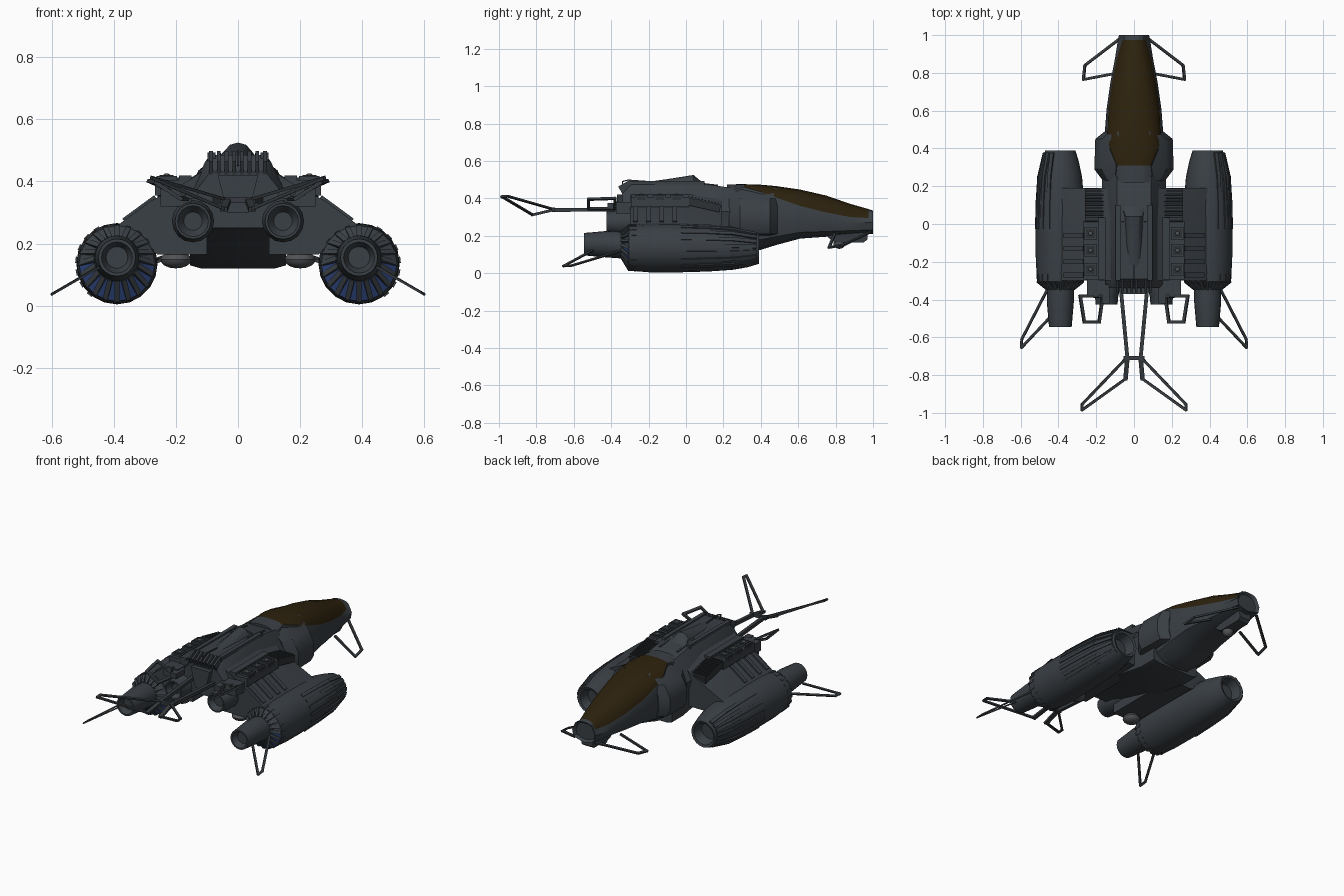
import bpy, bmesh, math
from mathutils import Vector, Matrix

if "Cube" in bpy.data.objects:
    bpy.data.objects.remove(bpy.data.objects["Cube"])


def mat(name, r, g, b):
    m = bpy.data.materials.new(name)
    m.diffuse_color = (r, g, b, 1)
    m.use_nodes = True
    m.node_tree.nodes["Principled BSDF"].inputs["Base Color"].default_value = m.diffuse_color
    return m


HULL = mat("hull_grey", 0.042, 0.050, 0.058)
DARK = mat("dark_metal", 0.026, 0.031, 0.036)
FRAME = mat("frame_grey", 0.038, 0.044, 0.050)
GLASS = mat("amber_glass", 0.026, 0.0155, 0.004)
BLUE = mat("engine_blue", 0.025, 0.055, 0.19)
LIGHT = mat("light_grey", 0.08, 0.085, 0.09)


def finish(name, bm, mats, mirror=False, angle=32):
    """Turn a bmesh in world coordinates into an object, optionally mirrored on x."""
    bmesh.ops.recalc_face_normals(bm, faces=bm.faces)
    me = bpy.data.meshes.new(name)
    bm.to_mesh(me)
    bm.free()
    for m in mats:
        me.materials.append(m)
    me.shade_smooth()
    me.set_sharp_from_angle(angle=math.radians(angle))
    ob = bpy.data.objects.new(name, me)
    bpy.context.collection.objects.link(ob)
    if mirror:
        ob.modifiers.new("mirror", 'MIRROR').use_mirror_merge = False
    return ob


def loft(bm, rings, rule=None):
    """Skin closed rings of 3D points; rule(ring, point) gives the material index."""
    vs = [[bm.verts.new(p) for p in r] for r in rings]
    n = len(vs[0])
    for i in range(len(vs) - 1):
        for j in range(n):
            k = (j + 1) % n
            f = bm.faces.new((vs[i][j], vs[i][k], vs[i + 1][k], vs[i + 1][j]))
            if rule:
                f.material_index = rule(i, j)
    bm.faces.new(vs[0])
    bm.faces.new(vs[-1])


def full(half, y):
    """Close a half cross-section (x, z) symmetrically at the given y."""
    pts = half + [(-x, z) for x, z in reversed(half) if x > 0]
    return [(x, y, z) for x, z in pts]


def circle(x, y, z, r, n=16):
    return [(x + r * math.cos(2 * math.pi * i / n), y, z + r * math.sin(2 * math.pi * i / n))
            for i in range(n)]


def box(bm, c, s, rot=None):
    m = Matrix.Translation(c) @ (rot or Matrix()) @ Matrix.Diagonal((*s, 1))
    bmesh.ops.create_cube(bm, size=1, matrix=m)


def bars(bm, pts, t=0.014, thick=None, normal=(0, 0, 1)):
    """Bars of width t along a path, with the given thickness along the normal."""
    for a, b in zip(pts, pts[1:]):
        a, b = Vector(a), Vector(b)
        z = (b - a).normalized()
        x = Vector(normal).cross(z).normalized()
        rot = Matrix((x, z.cross(x), z)).transposed().to_4x4()
        box(bm, (a + b) / 2, (t, thick or t, (b - a).length + t * 0.6), rot)


def ball(bm, c, s):
    bmesh.ops.create_uvsphere(bm, u_segments=16, v_segments=8, radius=1,
                              matrix=Matrix.Translation(c) @ Matrix.Diagonal((*s, 1)))


# Forward fuselage with canopy: y, half width, bottom, waist z, canopy half width, canopy edge z, top
secs = [(.22, .13, .14, .28, .10, .44, .475), (.31, .15, .128, .28, .09, .46, .476),
        (.40, .155, .125, .28, .128, .435, .473), (.48, .155, .15, .28, .14, .405, .466),
        (.61, .145, .185, .28, .135, .36, .447), (.75, .125, .195, .275, .115, .325, .415),
        (.88, .10, .205, .27, .09, .30, .37), (.975, .085, .21, .27, .06, .295, .343),
        (1.0, .08, .21, .27, .06, .315, .335)]
rings = []
for y, w, zb, zm, wc, zc, zt in secs:
    h = zt - zc
    rings.append(full([(0, zb), (.55 * w, zb + .01), (.9 * w, zb + .35 * (zm - zb)), (w, zm), (wc, zc),
                       (.78 * wc, zc + .6 * h), (.42 * wc, zc + .92 * h), (0, zt)], y))
rings.append([(x * .8, .985, .272 + (z - .272) * .8) for x, y, z in rings[-1]])
bm = bmesh.new()
loft(bm, rings, lambda i, j: 1 if 1 <= i <= 6 and 4 <= j <= 9 else 0)
finish("forward_fuselage", bm, [HULL, GLASS])

# Side fairings behind the cockpit
bm = bmesh.new()
loft(bm, [[(.08, y, .19), (X * .9, y, .21), (X, y, .25), (X, y, .33), (X * .82, y, .40), (.08, y, .455)]
          for y, X in ((.23, .165), (.29, .21), (.45, .205), (.49, .155))])
finish("cockpit_fairing", bm, [HULL], True)

# Central body: the belly slopes up towards the rear
bm = bmesh.new()
loft(bm, [full([(0, b), (.12, b), (.155, b + .01), (.155, .27), (.17, .33), (.105, top - .02), (.09, top), (0, top)], y)
          for y, b, top in ((-.34, .25, .43), (-.29, .245, .485), (-.05, .18, .485), (.05, .155, .485),
                            (.25, .12, .455), (.36, .12, .40))])
finish("central_body", bm, [HULL])

# Raised spine: rails, scoop and rear slats
bm = bmesh.new()
box(bm, (.085, -.10, .478), (.025, .40, .03))
box(bm, (.06, .09, .47), (.012, .16, .025), Matrix.Rotation(-.12, 4, 'X'))
for i in range(4):
    box(bm, (.012 + .025 * i, -.315, .45), (.012, .07, .07), Matrix.Rotation(.5, 4, 'X'))
finish("spine_rail", bm, [HULL], True)
bm = bmesh.new()
arch = [(0, 1), (.5, .88), (.85, .5), (1, 0)]
loft(bm, [full([(0, .46)] + [(w * x, .47 + h * z) for x, z in reversed(arch)], y)
          for y, w, h in ((-.25, .04, .012), (-.1, .045, .033), (.04, .052, .055), (.10, .075, .005))])
finish("spine_scoop", bm, [HULL])
bm = bmesh.new()
bars(bm, [(0, -.29, .45), (0, -.34, .455), (0, -.34, .49), (0, -.31, .498), (0, -.2, .49)], .006, None, (1, 0, 0))
finish("antenna_loop", bm, [FRAME])

# Wings joining the nacelles
bm = bmesh.new()
wing = [(.10, .165), (.26, .165), (.31, .20), (.40, .20), (.40, .25), (.28, .338), (.19, .385), (.10, .44)]
loft(bm, [[(x, y, z - (d if z > .3 else 0)) for x, z in wing] for y, d in ((-.30, 0), (.02, 0), (.19, .03))])
for y in (-.27, -.20, -.13, -.06):
    bars(bm, [(.27, y, .342), (.36, y, .276)], .026, .022)
finish("wing", bm, [HULL], True)

# Equipment boxes on the wing roots
bm = bmesh.new()
box(bm, (.225, -.14, .38), (.085, .31, .05))
box(bm, (.17, -.13, .40), (.04, .33, .04))
for y in (-.05, -.14, -.24):
    box(bm, (.23, y, .402), (.066, .068, .03))
finish("equipment_box", bm, [HULL], True)
bm = bmesh.new()
for y in (-.05, -.14, -.24):
    box(bm, (.23, y, .4185), (.046, .048, .005))
    box(bm, (.266, y, .40), (.005, .045, .018))
finish("equipment_recess", bm, [DARK], True)
bm = bmesh.new()
for y in (-.05, -.14, -.24):
    ball(bm, (.23, y, .42), (.011, .011, .006))
finish("equipment_knob", bm, [LIGHT], True)

# Sloped cooling grille
bm = bmesh.new()
tilt = Matrix.Rotation(-.22, 4, 'X')
box(bm, (.21, .095, .365), (.10, .18, .04), tilt)
for i in range(10):
    y = .015 + i * .0175
    box(bm, (.21, y, .386 - (y - .095) * .22), (.10, .008, .016), tilt)
finish("cooling_grille", bm, [DARK], True)

# Rear main exhausts
bm = bmesh.new()
X, Z = .145, .272
loft(bm, [circle(X, y, Z, r) for y, r in
          ((-.15, .06), (-.25, .068), (-.36, .068), (-.38, .062), (-.425, .058), (-.425, .05), (-.395, .03))])
box(bm, (.20, -.335, .35), (.10, .08, .06))
box(bm, (.15, -.37, .36), (.04, .10, .03))
finish("main_exhaust", bm, [HULL], True)

# Tail mount and V tail
bm = bmesh.new()
loft(bm, [full([(0, .30), (.035, .30), (.065, .42), (0, .42)], y) for y in (-.33, -.37)])
finish("tail_mount", bm, [HULL])
bm = bmesh.new()
bars(bm, [(.07, -.34, .34), (.035, -.71, .338)], .02)
bars(bm, [(0, -.71, .34), (.05, -.71, .34)], .02)
bars(bm, [(.035, -.71, .338), (.045, -.82, .312)], .024, .014)
bars(bm, [(.05, -.72, .345), (.275, -.955, .412), (.275, -.985, .41), (.045, -.82, .312)], .014, .01, (-.3, 0, .95))
finish("tail_frame", bm, [FRAME], True)

# Open frames behind the wing roots, on the nacelles and at the nose
bm = bmesh.new()
P = [(.165, -.38, .345), (.285, -.38, .40), (.263, -.52, .395), (.185, -.52, .345)]
bars(bm, P + P[:1], .016, .012, (-.4, 0, .9))
bars(bm, [(.20, -.31, .36), (.20, -.38, .37)], .03)
finish("rear_frame", bm, [FRAME], True)
bm = bmesh.new()
bars(bm, [(.45, -.33, .125), (.594, -.61, .041), (.596, -.655, .038), (.45, -.50, .122)], .014, .007, (.5, 0, .87))
finish("nacelle_fin", bm, [FRAME], True)
bm = bmesh.new()
bars(bm, [(.07, .985, .22), (.26, .84, .15), (.268, .765, .138), (.11, .795, .21)], .014, .01, (.4, 0, .9))
finish("nose_fin", bm, [FRAME], True)

# Engine nacelles: y, radius, centre z
N = 20
prof = [(.33, .05, .13), (.385, .066, .13), (.39, .08, .13), (.33, .098, .13), (.25, .115, .133), (.12, .126, .135),
        (-.05, .131, .135), (-.20, .130, .135), (-.305, .122, .136), (-.335, .072, .15), (-.42, .071, .155),
        (-.545, .06, .155), (-.545, .05, .155), (-.51, .035, .155)]
bm = bmesh.new()
loft(bm, [circle(.39, y, z, r, N) for y, r, z in prof],
     lambda i, j: 1 if i == 8 and j >= N // 2 else 0)
finish("nacelle", bm, [HULL, BLUE], True, 40)

# Nacelle ribs: long slats on the outer front and short ribs round the rear
bm = bmesh.new()
for i in range(7):
    a = math.radians(60 - 18 * i)
    out = (math.cos(a), 0, math.sin(a))
    path = [(.39 + r * out[0], y, .134 + r * out[2])
            for y, r in ((-.02, .126), (.12, .122), (.25, .114), (.37, .086))]
    bars(bm, path, .02, .016, out)
finish("nacelle_slat", bm, [HULL], True)
bm = bmesh.new()
for i in range(N):
    a = 2 * math.pi * i / N
    out = (math.cos(a), 0, math.sin(a))
    bars(bm, [(.39 + r * out[0], y, z + r * out[2])
              for y, r, z in ((-.27, .119, .136), (-.305, .117, .136), (-.34, .073, .15))], .016, .014, out)
finish("nacelle_rear_rib", bm, [HULL], True)

# Underside domes and nose sensor
bm = bmesh.new()
ball(bm, (.20, -.26, .148), (.05, .05, .028))
finish("belly_dome", bm, [LIGHT], True)
bm = bmesh.new()
loft(bm, [full([(0, b), (.035, b), (.045, .23), (0, .23)], y)
          for y, b in ((.76, .19), (.80, .165), (.95, .165), (.97, .18))])
finish("nose_box", bm, [HULL])
bm = bmesh.new()
ball(bm, (0, .82, .16), (.032, .032, .03))
finish("nose_sensor", bm, [LIGHT])
